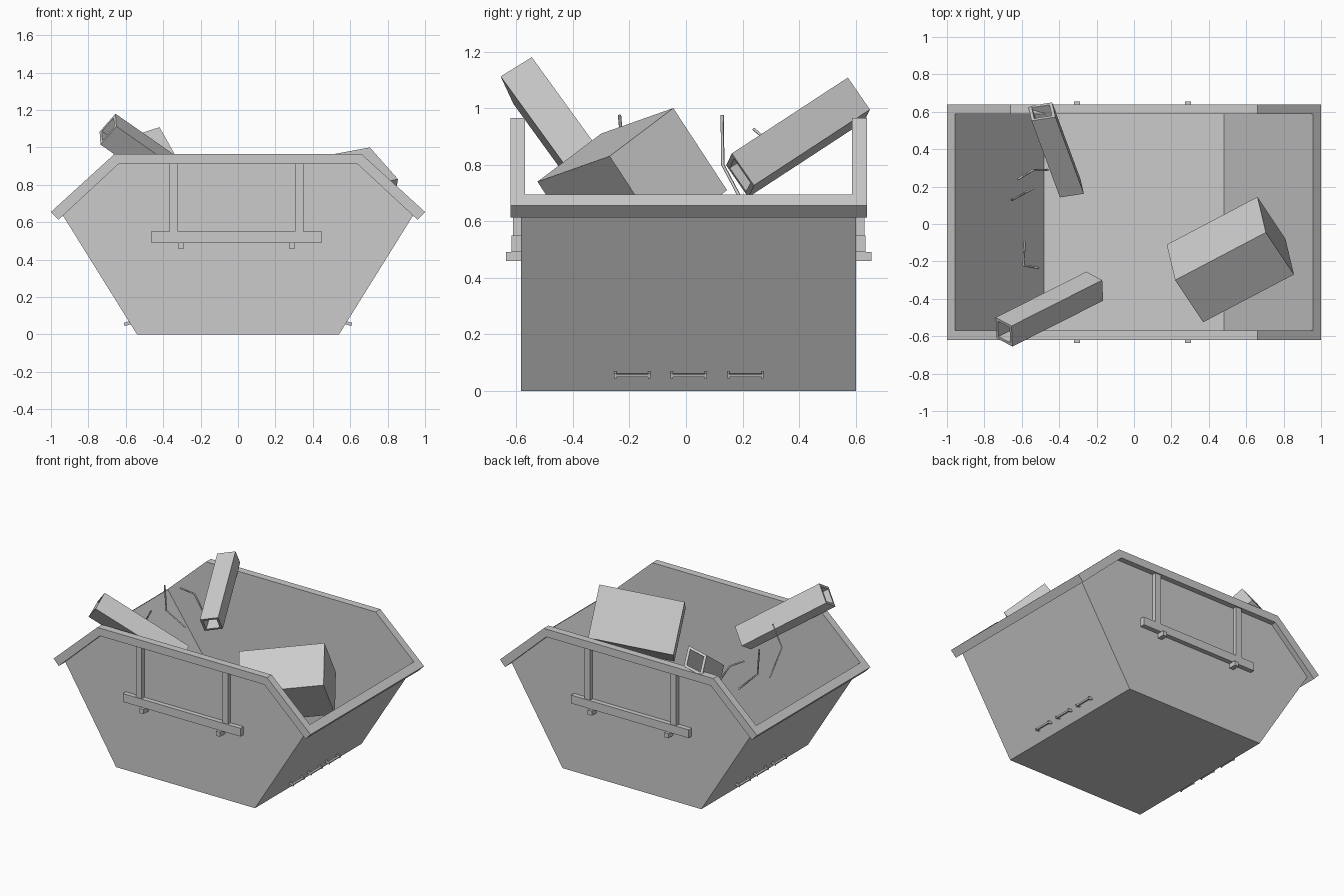
import bpy, bmesh
from mathutils import Vector as V

if "Cube" in bpy.data.objects:
    bpy.data.objects.remove(bpy.data.objects["Cube"])

YC = 0.009  # centre line of the skip in y


def finish(name, bm):
    bmesh.ops.recalc_face_normals(bm, faces=bm.faces[:])
    me = bpy.data.meshes.new(name)
    bm.to_mesh(me)
    bm.free()
    ob = bpy.data.objects.new(name, me)
    bpy.context.collection.objects.link(ob)
    return ob


def prism(bm, profile, y0, y1):
    """Extrude an (x, z) profile from y0 to y1."""
    f = bm.faces.new([bm.verts.new((x, y0, z)) for x, z in profile])
    r = bmesh.ops.extrude_face_region(bm, geom=[f])
    vs = [g for g in r['geom'] if isinstance(g, bmesh.types.BMVert)]
    bmesh.ops.translate(bm, verts=vs, vec=(0, y1 - y0, 0))


def box(bm, x0, x1, y0, y1, z0, z1):
    prism(bm, [(x0, z0), (x1, z0), (x1, z1), (x0, z1)], y0, y1)


def mirrored(half):
    return half + [(-x, z) for x, z in reversed(half)]


def prism_object(name, profile, half_width):
    bm = bmesh.new()
    prism(bm, profile, YC - half_width, YC + half_width)
    return finish(name, bm)


# Skip body and rim, both hollowed by the same cavity
hull = prism_object("skip_body", mirrored([(.54, 0), (.945, .65), (.65, .93)]), .592)
rim = prism_object("skip_rim", mirrored([(.66, .965), (1, .655), (.96, .613), (.64, .91)]), .63)
cavity = prism_object("cavity_cutter", mirrored([(.48, .015), (.957, .69), (.957, 1.2)]), .578)
cavity.hide_render = True
for ob in (hull, rim):
    m = ob.modifiers.new("cavity", 'BOOLEAN')
    m.operation, m.solver, m.object = 'DIFFERENCE', 'EXACT', cavity
    bpy.context.view_layer.objects.active = ob
    bpy.ops.object.modifier_apply(modifier=m.name)
bpy.data.objects.remove(cavity)

# Lifting brackets on both long sides
for side, label in ((-1, "front"), (1, "back")):
    bm = bmesh.new()

    def part(x0, x1, depth, z0, z1):
        y0, y1 = sorted((YC + side * .588, YC + side * depth))
        box(bm, x0, x1, y0, y1, z0, z1)

    for x in (-.343, .328):
        part(x - .022, x + .022, .621, .55, .93)
    part(-.465, .45, .625, .492, .55)
    for x in (-.305, .29):
        part(x - .016, x + .016, .646, .46, .492)
    finish(label + "_lifting_bracket", bm)

# Small rungs near the foot of each end wall
for side, label in ((-1, "left"), (1, "right")):
    bm = bmesh.new()
    plate = [(.565, .056), (.606, .045), (.611, .062), (.572, .073)]
    bar = [(.592, .052), (.604, .049), (.607, .059), (.595, .062)]
    for y in (-.19, .01, .21):
        for e in (-.06, .06):
            prism(bm, [(side * x, z) for x, z in plate], y + e - .004, y + e + .004)
        prism(bm, [(side * x, z) for x, z in bar], y - .058, y + .058)
    finish(label + "_rungs", bm)


def slanted_box(name, corner, a, b, c):
    bm = bmesh.new()
    bmesh.ops.create_cube(bm, size=1)
    p, a, b, c = map(V, (corner, a, b, c))
    for v in bm.verts:
        s = v.co + V((.5, .5, .5))
        v.co = p + a * s.x + b * s.y + c * s.z
    finish(name, bm)


def tube(name, corner, d, e1, e2, wall=.13):
    """Open square tube along d with section edges e1 and e2."""
    bm = bmesh.new()
    p, d, e1, e2 = map(V, (corner, d, e1, e2))

    def ring(t, w):
        return [bm.verts.new(p + d * t + e1 * u + e2 * v)
                for u, v in ((w, w), (1 - w, w), (1 - w, 1 - w), (w, 1 - w))]

    loops = [ring(0, 0), ring(1, 0), ring(1, wall), ring(0, wall)]
    for k in range(4):
        r, s = loops[k], loops[(k + 1) % 4]
        for i in range(4):
            j = (i + 1) % 4
            bm.faces.new((r[i], r[j], s[j], s[i]))
    finish(name, bm)


# Rubbish: block, two square tubes
slanted_box("rubbish_block", (.705, -.045, 1.0), (-.485, -.255, -.09),
            (-.045, .19, -.29), (.15, -.225, -.17))
tube("front_square_tube", (-.655, -.545, 1.18), (.485, .245, -.338),
     (.005, -.11, -.068), (-.085, .045, -.097))
tube("back_square_tube", (-.42, .572, 1.108), (.152, -.41, -.268),
     (-.018, .078, -.113), (-.128, -.02, -.042))

# Bent wires sticking out of the skip
wires = [[(-.62, .24, .925), (-.54, .288, .885), (-.46, .29, .755)],
         [(-.66, .128, .975), (-.648, .13, .80), (-.54, .19, .686)],
         [(-.51, -.235, .975), (-.59, -.222, .835), (-.585, -.095, .67)]]
for n, pts in enumerate(wires):
    cu = bpy.data.curves.new("wire", 'CURVE')
    cu.dimensions = '3D'
    cu.bevel_depth, cu.bevel_resolution, cu.use_fill_caps = .006, 0, True
    sp = cu.splines.new('POLY')
    sp.points.add(len(pts) - 1)
    for q, c in zip(sp.points, pts):
        q.co = (*c, 1)
    ob = bpy.data.objects.new(f"bent_wire_{n + 1}", cu)
    bpy.context.collection.objects.link(ob)
    bpy.ops.object.select_all(action='DESELECT')
    ob.select_set(True)
    bpy.context.view_layer.objects.active = ob
    bpy.ops.object.convert(target='MESH')
